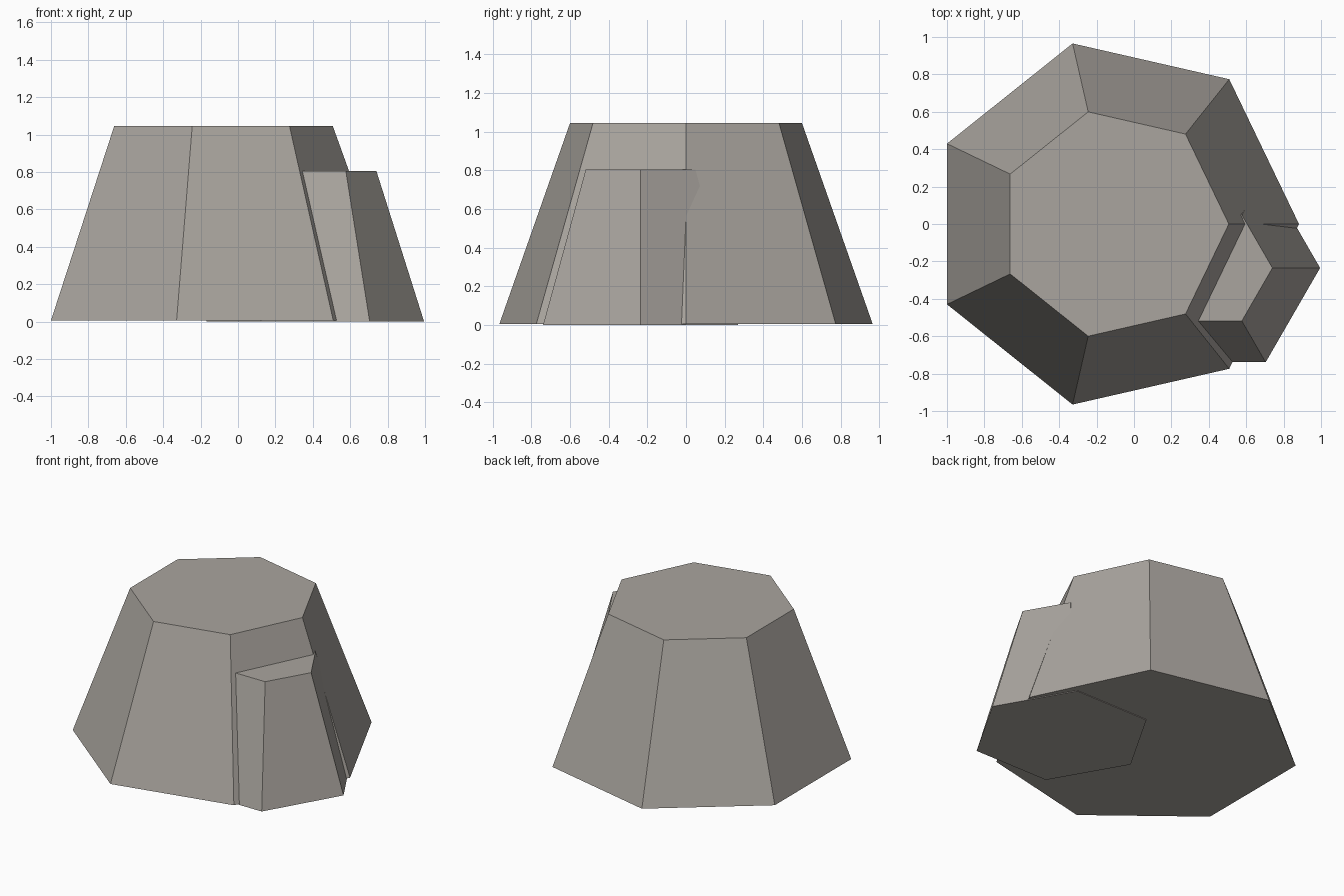
import bpy

cube = bpy.data.objects.get("Cube")
if cube:
    bpy.data.objects.remove(cube, do_unlink=True)

# Single warm stone grey
stone = bpy.data.materials.new("warm_stone_grey")
stone.use_nodes = True
color = (0.40, 0.376, 0.345, 1)
stone.diffuse_color = color
bsdf = next(n for n in stone.node_tree.nodes if n.type == 'BSDF_PRINCIPLED')
bsdf.inputs["Base Color"].default_value = color
bsdf.inputs["Roughness"].default_value = 0.9


def tapered_block(name, sides, base_radius, top_radius, x, y, bottom, top):
    """Flat-faced tapered prism with one corner pointing to +x."""
    bpy.ops.mesh.primitive_cone_add(
        vertices=sides, radius1=base_radius, radius2=top_radius,
        depth=top - bottom, location=(x, y, (bottom + top) / 2))
    obj = bpy.context.object
    obj.name = name
    # Turn the first corner onto the x axis
    first = obj.data.vertices[0].co.to_2d()
    obj.rotation_euler.z = first.angle_signed((1, 0)) * -1
    obj.data.materials.append(stone)
    return obj


# Large seven-sided rock and the smaller six-sided rock leaning into it
tapered_block("main_rock", 7, 0.99, 0.615, -0.108, 0, 0.006, 1.045)
tapered_block("side_rock", 6, 0.582, 0.327, 0.413, -0.235, 0, 0.805)
